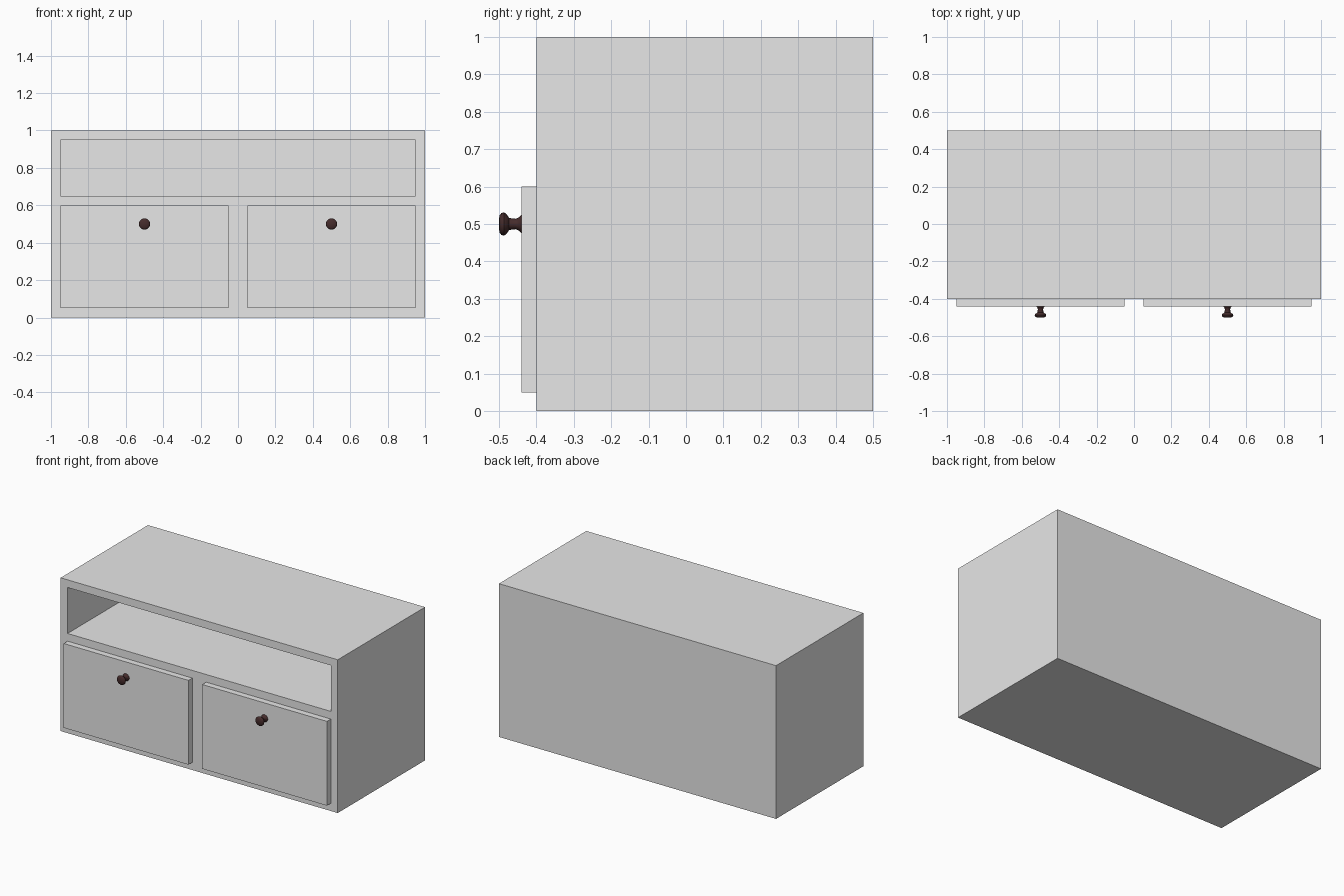
import bpy, bmesh, math
from mathutils import Matrix

if "Cube" in bpy.data.objects:
    bpy.data.objects.remove(bpy.data.objects["Cube"])


def material(name, rgb):
    m = bpy.data.materials.new(name)
    m.diffuse_color = (*rgb, 1)
    m.use_nodes = True
    m.node_tree.nodes["Principled BSDF"].inputs["Base Color"].default_value = m.diffuse_color
    return m


GREY = material("grey paint", (0.8, 0.8, 0.8))
BROWN = material("dark brown", (0.06, 0.025, 0.025))


def finish(bm, name, mat):
    bmesh.ops.recalc_face_normals(bm, faces=bm.faces)
    me = bpy.data.meshes.new(name)
    bm.to_mesh(me)
    bm.free()
    me.materials.append(mat)
    ob = bpy.data.objects.new(name, me)
    bpy.context.collection.objects.link(ob)
    return ob


def box(name, lo, hi, mat):
    bm = bmesh.new()
    size = [b - a for a, b in zip(lo, hi)]
    mid = [(a + b) / 2 for a, b in zip(lo, hi)]
    bmesh.ops.create_cube(bm, size=1, matrix=Matrix.Translation(mid) @ Matrix.Diagonal((*size, 1)))
    return finish(bm, name, mat)


def knob(name, x, z, profile, sides=12):
    # (radius, y) profile spun about the y axis
    bm = bmesh.new()
    vs = [bm.verts.new((x + r, y, z)) for r, y in profile]
    edges = [bm.edges.new(p) for p in zip(vs, vs[1:])]
    bmesh.ops.spin(bm, geom=vs + edges, cent=(x, 0, z), axis=(0, 1, 0),
                   angle=math.tau, steps=sides)
    bmesh.ops.remove_doubles(bm, verts=bm.verts, dist=1e-4)
    ob = finish(bm, name, BROWN)
    bpy.context.view_layer.objects.active = ob
    ob.select_set(True)
    bpy.ops.object.shade_smooth_by_angle(angle=math.radians(40))
    ob.select_set(False)


# Cabinet body with an open shelf cut into its front
body = box("cabinet_body", (-1, -0.4, 0), (1, 0.5, 1), GREY)
cutter = box("shelf_cutter", (-0.95, -0.6, 0.65), (0.95, 0.45, 0.95), GREY)
cutter.hide_render = True
cutter.hide_viewport = True
cut = body.modifiers.new("open_shelf", "BOOLEAN")
cut.operation = 'DIFFERENCE'
cut.solver = 'EXACT'
cut.object = cutter

# Drawer fronts and turned knobs
PROFILE = [(0, -0.5), (0.022, -0.499), (0.029, -0.494), (0.031, -0.487), (0.027, -0.480),
           (0.016, -0.473), (0.014, -0.455), (0.017, -0.448), (0.025, -0.439)]
for side, s in (("left", -1), ("right", 1)):
    x = 0.5 * s
    box(side + "_drawer", (x - 0.45, -0.44, 0.05), (x + 0.45, -0.39, 0.6), GREY)
    knob(side + "_knob", x, 0.5, PROFILE)
